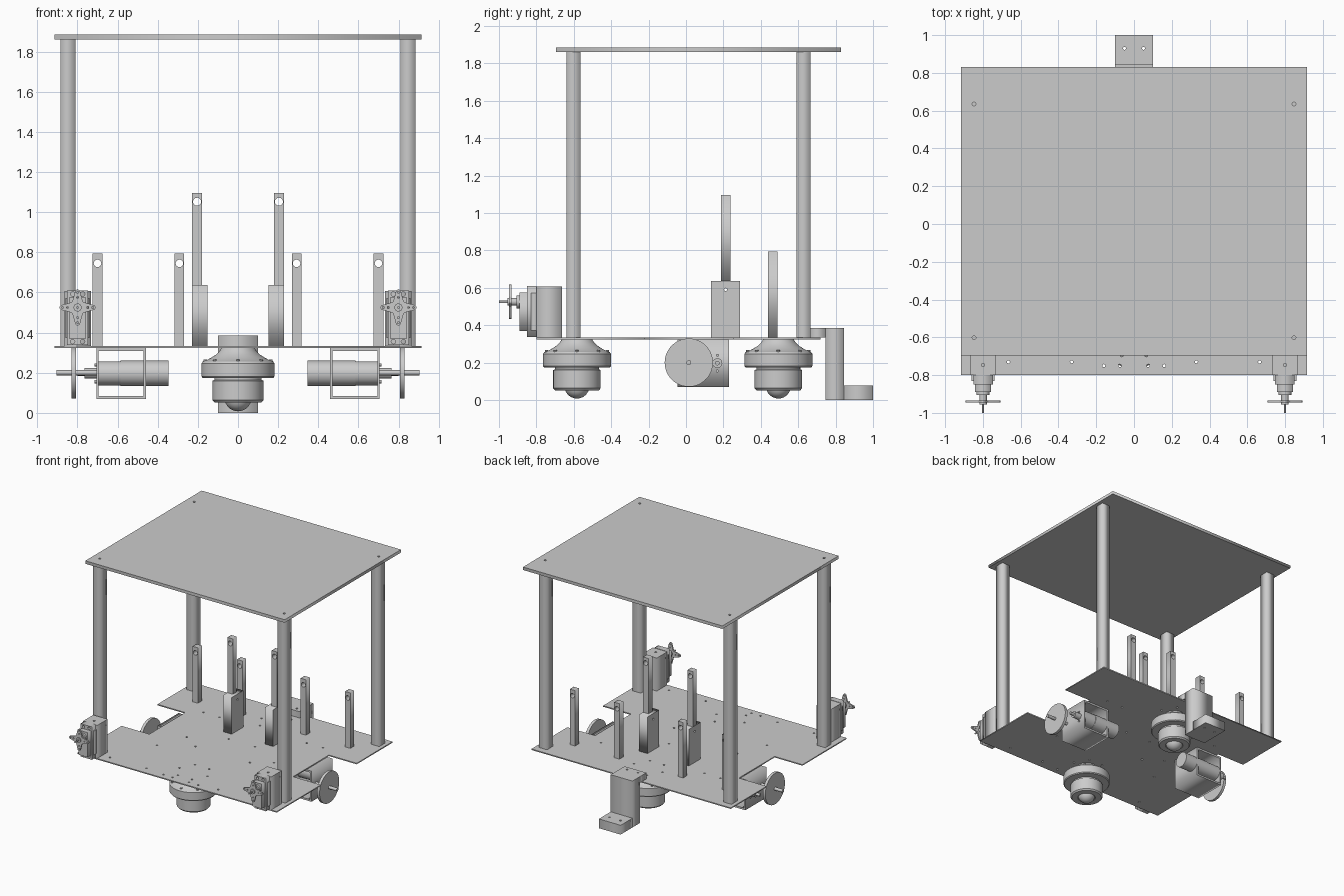
import bpy, bmesh, math
from mathutils import Matrix, Vector

if "Cube" in bpy.data.objects:
    bpy.data.objects.remove(bpy.data.objects["Cube"])

AXES = {  # maps a profile plane + extrusion direction to world axes
    'Z': Matrix(((1, 0, 0, 0), (0, 1, 0, 0), (0, 0, 1, 0), (0, 0, 0, 1))),    # profile (x, y)
    'Y': Matrix(((1, 0, 0, 0), (0, 0, 1, 0), (0, 1, 0, 0), (0, 0, 0, 1))),    # profile (x, z)
    'X': Matrix(((0, 0, 1, 0), (1, 0, 0, 0), (0, 1, 0, 0), (0, 0, 0, 1))),    # profile (y, z)
}


def finish(name, bm, smooth=False):
    bmesh.ops.remove_doubles(bm, verts=bm.verts, dist=1e-5)
    bmesh.ops.recalc_face_normals(bm, faces=bm.faces)
    me = bpy.data.meshes.new(name)
    bm.to_mesh(me)
    bm.free()
    ob = bpy.data.objects.new(name, me)
    bpy.context.collection.objects.link(ob)
    if smooth:
        bpy.ops.object.select_all(action='DESELECT')
        ob.select_set(True)
        bpy.context.view_layer.objects.active = ob
        bpy.ops.object.shade_smooth_by_angle(angle=math.radians(30))
    return ob


def circle(u, v, r, n=16):
    return [(u + r * math.cos(2 * math.pi * i / n), v + r * math.sin(2 * math.pi * i / n)) for i in range(n)]


def rect(u0, u1, v0, v1):
    return [(u0, v0), (u1, v0), (u1, v1), (u0, v1)]


def extrude(name, outline, d0, d1, axis='Z', holes=()):
    """Flat profile with holes, extruded from d0 to d1 along an axis."""
    cu = bpy.data.curves.new(name, 'CURVE')
    cu.dimensions, cu.fill_mode, cu.extrude = '2D', 'BOTH', abs(d1 - d0) / 2
    for loop in [outline, *holes]:
        sp = cu.splines.new('POLY')
        sp.points.add(len(loop) - 1)
        for p, (u, v) in zip(sp.points, loop):
            p.co = (u, v, 0, 1)
        sp.use_cyclic_u = True
    tmp = bpy.data.objects.new(name + "_profile", cu)
    bpy.context.collection.objects.link(tmp)
    me = bpy.data.meshes.new_from_object(tmp.evaluated_get(bpy.context.evaluated_depsgraph_get()))
    bpy.data.objects.remove(tmp)
    bpy.data.curves.remove(cu)
    me.transform(AXES[axis] @ Matrix.Translation((0, 0, (d0 + d1) / 2)))
    bm = bmesh.new()
    bm.from_mesh(me)
    bpy.data.meshes.remove(me)
    return finish(name, bm)


def box(name, x0, x1, y0, y1, z0, z1):
    return extrude(name, rect(min(x0, x1), max(x0, x1), y0, y1), z0, z1)


def cyl(name, u, v, r, d0, d1, axis, n=32):
    bm = bmesh.new()
    bmesh.ops.create_cone(bm, cap_ends=True, segments=n, radius1=r, radius2=r, depth=abs(d1 - d0),
                          matrix=AXES[axis] @ Matrix.Translation((u, v, (d0 + d1) / 2)))
    return finish(name, bm, True)


def revolve(name, profile, x, y, n=48):
    bm = bmesh.new()
    vs = [bm.verts.new((x + r, y, z)) for r, z in profile]
    es = [bm.edges.new(p) for p in zip(vs, vs[1:])]
    bmesh.ops.spin(bm, geom=vs + es, cent=(x, y, 0), axis=(0, 0, 1), angle=2 * math.pi, steps=n)
    return finish(name, bm, True)


PZ = 0.333            # top of the base plate
CASTERS = (("front", -0.583), ("rear", 0.494))

# Base plate with wheel notches and screw holes
half = [(0.915, -0.80), (0.915, -0.22), (0.66, -0.22), (0.66, 0.25), (0.915, 0.25), (0.915, 0.72)]
outline = half + [(-x, y) for x, y in reversed(half)]
spots = [(s * x, y) for s in (-1, 1) for x, y in
         ((0.665, -0.73), (0.33, -0.73), (0.16, -0.75), (0.075, -0.75), (0.50, -0.35), (0.25, -0.2),
          (0.40, -0.1), (0.55, 0.33), (0.12, 0.05), (0.40, 0.33))]
for _, cy in CASTERS:
    spots += circle(0, cy, 0.13, 6)
extrude("base_plate", outline, PZ - 0.009, PZ, holes=[circle(x, y, 0.008, 8) for x, y in spots])

# Top plate
extrude("top_plate", rect(-0.915, 0.915, -0.695, 0.83), 1.86, 1.885,
        holes=[circle(sx * 0.847, y, 0.01, 12) for sx in (-1, 1) for y in (-0.602, 0.635)])

# Ball casters: flared housing, retaining screws and ball
housing = [(0, 0.326), (0.08, 0.326), (0.092, 0.308), (0.11, 0.29), (0.135, 0.274), (0.158, 0.262),
           (0.174, 0.257), (0.182, 0.247), (0.182, 0.182), (0.176, 0.175), (0.117, 0.175), (0.117, 0.165),
           (0.127, 0.16), (0.127, 0.063), (0.117, 0.052), (0.07, 0.052), (0.06, 0.06), (0, 0.06)]
ball = [(0.067 * math.sin(a), 0.075 - 0.067 * math.cos(a)) for a in (math.pi * i / 16 for i in range(17))]
for end, cy in CASTERS:
    revolve(end + "_caster_housing", housing, 0, cy)
    revolve(end + "_caster_ball", ball, 0, cy, 32)
    for i, (x, y) in enumerate(circle(0, cy, 0.163, 8)):
        cyl(f"{end}_caster_screw_{i}", x, y, 0.009, 0.25, 0.267, 'Z', 10)

# Z-shaped rear bracket
extrude("rear_bracket_flange", rect(-0.10, 0.10, 0.663, 0.745), PZ, 0.385,
        holes=[circle(x, 0.70, 0.008, 12) for x in (-0.05, 0.05)])
box("rear_bracket_riser", -0.10, 0.10, 0.745, 0.845, 0, 0.385)
extrude("rear_bracket_foot", rect(-0.10, 0.10, 0.845, 1.0), 0, 0.077,
        holes=[circle(x, 0.93, 0.008, 12) for x in (-0.05, 0.05)])

for side, s in (("left", -1), ("right", 1)):
    # Corner posts
    for end, y in (("front", -0.602), ("rear", 0.628)):
        box(f"{end}_{side}_post", s * 0.81, s * 0.884, y - 0.038, y + 0.038, PZ, 1.86)

    # Short uprights with a cross hole
    for i, x in enumerate((0.292, 0.70)):
        x *= s
        extrude(f"{side}_short_upright_{i}", rect(x - 0.024, x + 0.024, PZ, 0.793), 0.439, 0.490, 'Y',
                [circle(x, 0.745, 0.019)])

    # Tall upright standing on its block
    x = s * 0.204
    extrude(f"{side}_tall_upright", rect(x - 0.025, x + 0.025, 0.637, 1.096), 0.187, 0.238, 'Y',
            [circle(x, 1.052, 0.02)])
    extrude(f"{side}_upright_block", rect(0.134, 0.288, PZ, 0.637), s * 0.152, s * 0.229, 'X',
            [circle(0.212, 0.59, 0.008, 12)])

    # Motor mount: square tube open front and back
    m0, m1 = sorted((s * 0.458, s * 0.706))
    extrude(f"{side}_motor_mount", rect(m0, m1, 0.07, 0.324), -0.045, 0.23, 'Y',
            [rect(m0 + 0.012, m1 - 0.012, 0.085, 0.309)])

    # Drive motor with gearbox, hub, shaft and face screws
    cyl(f"{side}_motor", 0.168, 0.197, 0.063, s * 0.347, s * 0.586, 'X')
    cyl(f"{side}_gearbox", 0.168, 0.197, 0.060, s * 0.586, s * 0.70, 'X')
    cyl(f"{side}_motor_hub", 0.168, 0.197, 0.026, s * 0.70, s * 0.765, 'X', 24)
    cyl(f"{side}_motor_shaft", 0.168, 0.197, 0.012, s * 0.76, s * 0.80, 'X', 16)
    for i, z in enumerate((0.155, 0.239)):
        cyl(f"{side}_motor_screw_{i}", 0.168, z, 0.008, s * 0.70, s * 0.715, 'X', 12)

    # Wheel on its axle
    cyl(f"{side}_wheel", 0.015, 0.2, 0.129, s * 0.806, s * 0.829, 'X', 48)
    cyl(f"{side}_axle", 0.015, 0.2, 0.013, s * 0.70, s * 0.903, 'X', 16)

    # Servo bracket, mounting ears and body
    x = s * 0.799
    extrude(f"{side}_servo_bracket", rect(x - 0.066, x + 0.066, -0.80, -0.663), PZ, 0.607,
            holes=[circle(x, -0.746, 0.009, 12)])
    extrude(f"{side}_servo_ears", rect(x - 0.052, x + 0.052, 0.337, 0.61), -0.85, -0.80, 'Y',
            [circle(x + dx, z, 0.011, 12) for dx in (-0.025, 0.025) for z in (0.355, 0.592)])
    extrude(f"{side}_servo_body", rect(x - 0.042, x + 0.042, 0.37, 0.575), -0.89, -0.84, 'Y')
    box(f"{side}_servo_side_covers", x - 0.06, x + 0.06, -0.83, -0.79, 0.372, 0.572)

    # Servo output stack and star-shaped horn
    z = 0.525
    cyl(f"{side}_servo_collar", x, z, 0.035, -0.905, -0.885, 'Y')
    cyl(f"{side}_servo_spline", x, z, 0.020, -0.955, -0.90, 'Y', 24)
    cyl(f"{side}_servo_pin", x, z, 0.006, -1.0, -0.95, 'Y', 12)
    star = []
    for k in range(4):
        a = k * math.pi / 2
        for r, w in ((0.03, -0.026), (0.084, -0.011), (0.092, 0), (0.084, 0.011), (0.03, 0.026)):
            star.append((x + r * math.cos(a) - w * math.sin(a), z + r * math.sin(a) + w * math.cos(a)))
    extrude(f"{side}_servo_horn", star, -0.946, -0.934, 'Y',
            [circle(u, v, 0.005, 8) for r in (0.05, 0.075) for u, v in circle(x, z, r, 4)])
